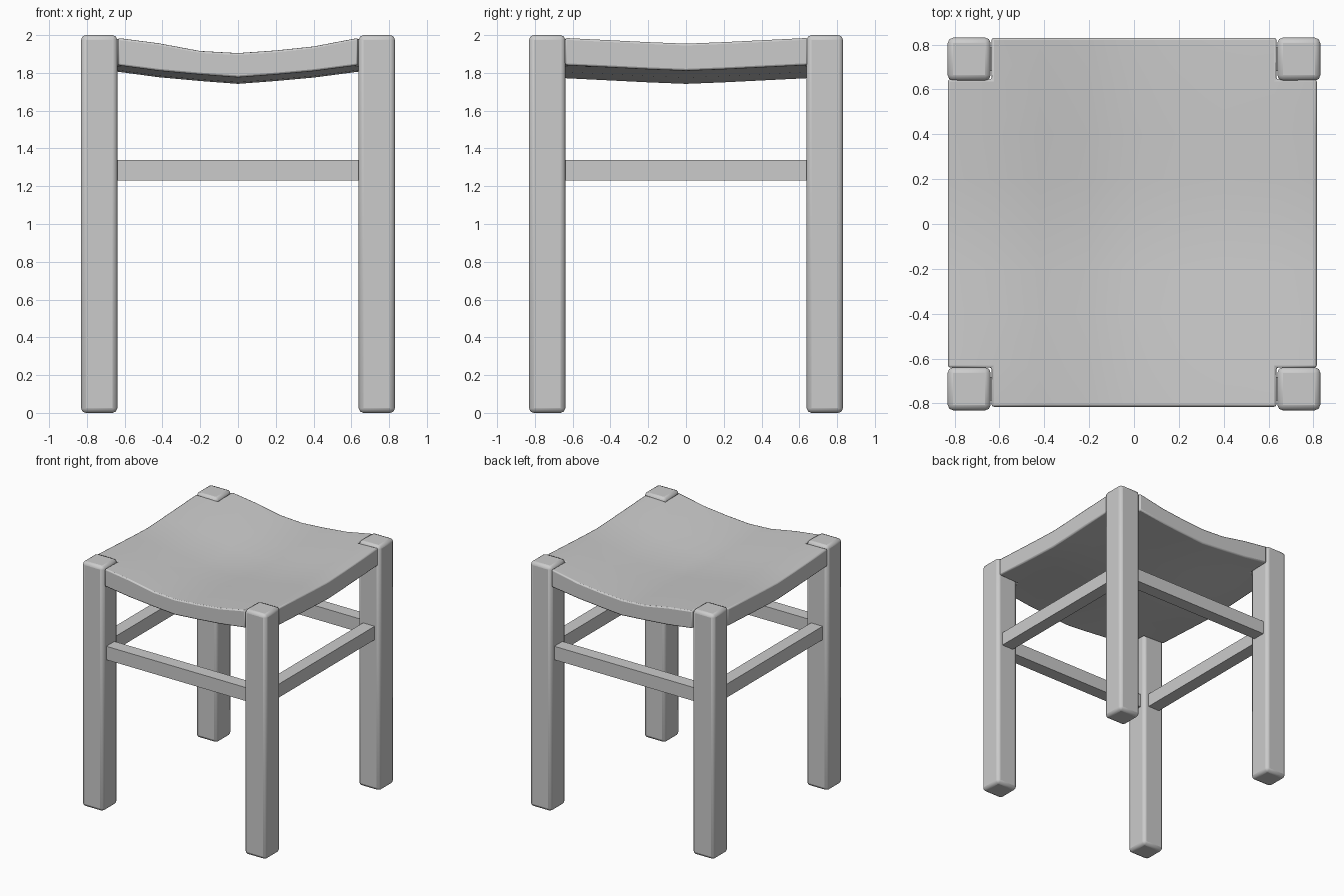
import bpy
import bmesh
from math import radians

cube = bpy.data.objects.get("Cube")
if cube:
    bpy.data.objects.remove(cube, do_unlink=True)

grey = bpy.data.materials.new("plain_grey")
grey.use_nodes = True
GREY = (0.6, 0.6, 0.6, 1)
grey.diffuse_color = GREY
grey.node_tree.nodes["Principled BSDF"].inputs["Base Color"].default_value = GREY


def finish(name, bm, bevel, segments, angle=40):
    """Turn a bmesh into a softly bevelled, smooth shaded object."""
    bmesh.ops.recalc_face_normals(bm, faces=bm.faces)
    mesh = bpy.data.meshes.new(name)
    bm.to_mesh(mesh)
    bm.free()
    mesh.materials.append(grey)
    obj = bpy.data.objects.new(name, mesh)
    bpy.context.collection.objects.link(obj)
    if bevel:
        mod = obj.modifiers.new("soft_edges", "BEVEL")
        mod.width, mod.segments = bevel, segments
        mod.limit_method, mod.angle_limit = "ANGLE", radians(angle)
    bpy.ops.object.select_all(action="DESELECT")
    obj.select_set(True)
    bpy.context.view_layer.objects.active = obj
    bpy.ops.object.shade_smooth_by_angle(angle=radians(35))
    return obj


def box(name, centre, size, bevel=0, segments=2):
    bm = bmesh.new()
    bmesh.ops.create_cube(bm, size=1)
    bmesh.ops.scale(bm, vec=size, verts=bm.verts)
    bmesh.ops.translate(bm, vec=centre, verts=bm.verts)
    return finish(name, bm, bevel, segments)


# Legs
LEG = 0.735
for side, sx in (("right", -1), ("left", 1)):
    for end, sy in (("front", -1), ("back", 1)):
        box(f"{end}_{side}_leg", (sx * LEG, sy * LEG, 1), (0.192, 0.192, 2), 0.025)

# Rails centred on the legs
for name, s in (("front", -1), ("back", 1)):
    box(name + "_rail", (0, s * LEG, 1.285), (1.3, 0.105, 0.11))
for name, s in (("right", -1), ("left", 1)):
    box(name + "_rail", (s * LEG, 0, 1.285), (0.105, 1.3, 0.11))


# Dished seat with notched corners
def interp(pairs, v):
    for (a, za), (b, zb) in zip(pairs, pairs[1:]):
        if v <= b:
            return za + (zb - za) * (v - a) / (b - a)
    return pairs[-1][1]


TOP = [(-0.83, 1.953), (-0.635, 1.95), (-0.42, 1.922), (-0.2, 1.881), (0, 1.87),
       (0.2, 1.884), (0.4, 1.905), (0.635, 1.95), (0.815, 1.955)]
UNDER = [(0, 1.742), (0.2, 1.757), (0.42, 1.777), (0.635, 1.806), (0.83, 1.812)]
RISE = [(0, 0), (0.2, 0.008), (0.4, 0.018), (0.64, 0.03), (0.83, 0.035)]

xs = [x for x, z in TOP]
ys = [-0.815, -0.64, -0.4, -0.2, 0, 0.2, 0.4, 0.645, 0.83]
bm = bmesh.new()
grid = [[bm.verts.new((x, y, 0)) for y in ys] for x in xs]
last = len(xs) - 2
for i in range(last + 1):
    for j in range(last + 1):
        if i in (0, last) and j in (0, last):
            continue
        bm.faces.new((grid[i][j], grid[i + 1][j], grid[i + 1][j + 1], grid[i][j + 1]))
for v in [v for v in bm.verts if not v.link_faces]:
    bm.verts.remove(v)
result = bmesh.ops.extrude_face_region(bm, geom=bm.faces[:], use_keep_orig=True)
lower = {g for g in result["geom"] if isinstance(g, bmesh.types.BMVert)}
for v in bm.verts:
    rise = interp(RISE, abs(v.co.y))
    v.co.z = rise + (interp(UNDER, abs(v.co.x)) if v in lower else interp(TOP, v.co.x))
finish("seat", bm, 0.01, 2)
